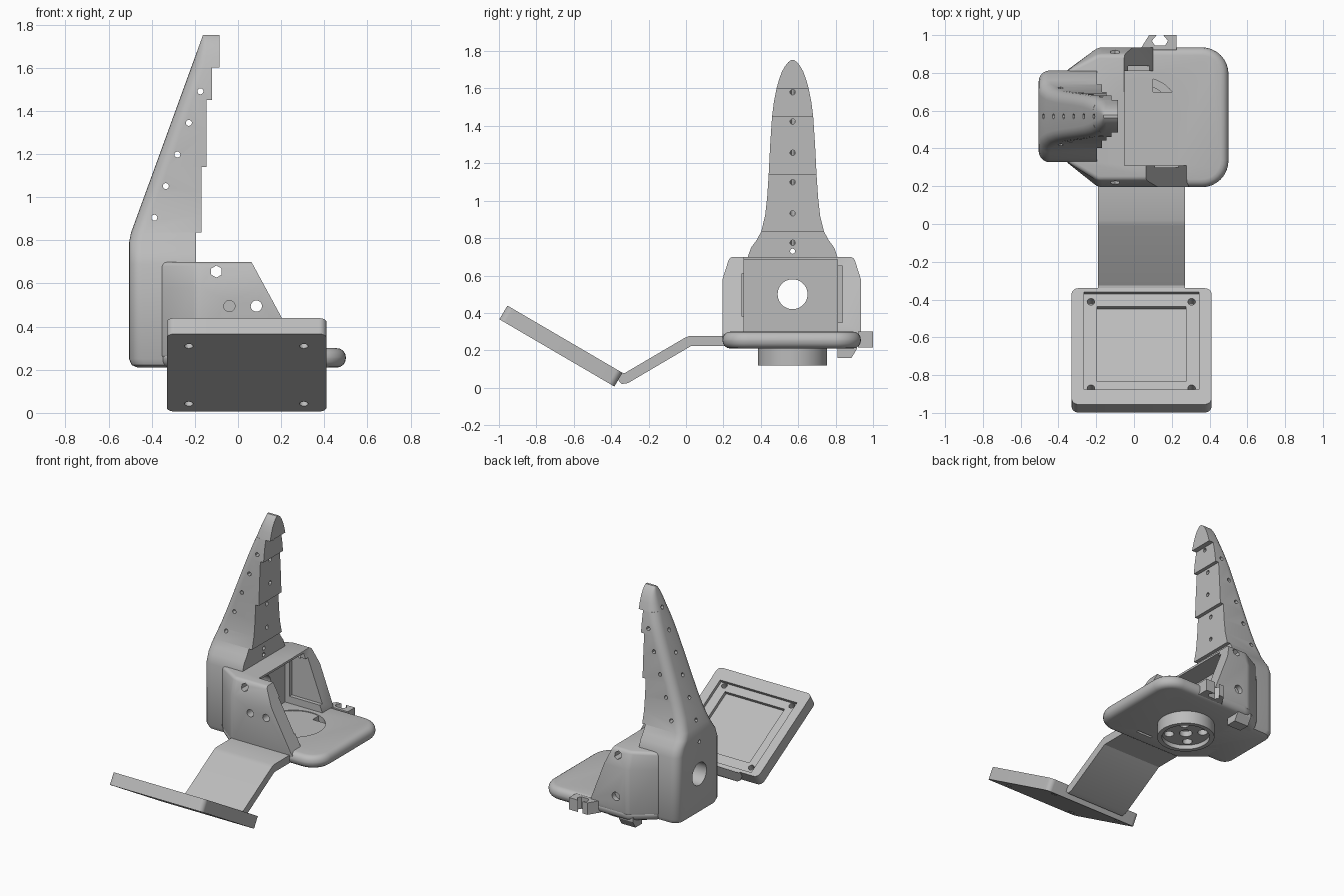
import bpy, bmesh, math
from mathutils import Vector, Matrix

cube = bpy.data.objects.get("Cube")
if cube:
    bpy.data.objects.remove(cube, do_unlink=True)

grey = bpy.data.materials.new("plain grey")
grey.use_nodes = True
tone = (0.5, 0.5, 0.5, 1)
grey.diffuse_color = tone
grey.node_tree.nodes["Principled BSDF"].inputs["Base Color"].default_value = tone
parts = []


def make(name, bm):
    bmesh.ops.recalc_face_normals(bm, faces=bm.faces)
    mesh = bpy.data.meshes.new(name)
    bm.to_mesh(mesh)
    bm.free()
    mesh.materials.append(grey)
    obj = bpy.data.objects.new(name, mesh)
    bpy.context.collection.objects.link(obj)
    return obj


def loft(name, rings):
    """Skin closed rings of equal point count and cap both ends."""
    bm = bmesh.new()
    rows = [[bm.verts.new(p) for p in ring] for ring in rings]
    n = len(rows[0])
    for a, b in zip(rows, rows[1:]):
        for i in range(n):
            j = (i + 1) % n
            bm.faces.new((a[i], a[j], b[j], b[i]))
    bm.faces.new(rows[0])
    bm.faces.new(rows[-1])
    return make(name, bm)


def prism(name, pts, axis, lo, hi):
    place = {"x": lambda a, b, d: (d, a, b),
             "y": lambda a, b, d: (a, d, b),
             "z": lambda a, b, d: (a, b, d)}[axis]
    return loft(name, [[place(a, b, d) for a, b in pts] for d in (lo, hi)])


def box(x0, x1, y0, y1, z0, z1):
    return prism("cutter", [(x0, y0), (x1, y0), (x1, y1), (x0, y1)], "z", z0, z1)


def rod(center, direction, r, length, sides=24, name="cutter"):
    bm = bmesh.new()
    turn = Vector(direction).to_track_quat("Z", "Y").to_matrix().to_4x4()
    bmesh.ops.create_cone(bm, cap_ends=True, segments=sides, radius1=r, radius2=r,
                          depth=length, matrix=Matrix.Translation(center) @ turn)
    return make(name, bm)


def rounded(corners, steps=8):
    """Fillet an outline given as (x, y, radius of rounding)."""
    out = []
    for i, (x, y, r) in enumerate(corners):
        p = Vector((x, y))
        if r == 0:
            out.append(p)
            continue
        a = p + (Vector(corners[i - 1][:2]) - p).normalized() * r
        b = p + (Vector(corners[(i + 1) % len(corners)][:2]) - p).normalized() * r
        for k in range(steps + 1):
            t = k / steps
            u, v, w = (1 - t) ** 2, math.sqrt(2) * t * (1 - t), t * t
            out.append((u * a + v * p + w * b) / (u + v + w))
    return out


def bake(obj):
    bpy.context.view_layer.update()
    ev = obj.evaluated_get(bpy.context.evaluated_depsgraph_get())
    mesh = bpy.data.meshes.new_from_object(ev)
    obj.modifiers.clear()
    obj.data = mesh


def bevel(obj, width, segments=4, angle=30):
    mod = obj.modifiers.new("bevel", "BEVEL")
    mod.width, mod.segments = width, segments
    mod.limit_method, mod.angle_limit = "ANGLE", math.radians(angle)
    bake(obj)


def cut(obj, cutters):
    for c in cutters:
        mod = obj.modifiers.new("cut", "BOOLEAN")
        mod.operation, mod.solver, mod.object = "DIFFERENCE", "EXACT", c
    bake(obj)
    for c in cutters:
        bpy.data.objects.remove(c, do_unlink=True)


MID = 0.57           # y of the symmetry plane of the upper body
HUB = (0.04, MID)    # centre of the round hub
UP, ALONG_X, ALONG_Y = (0, 0, 1), (1, 0, 0), (0, 1, 0)

# Base slab with fully rounded rim and an opening for the hub
base = prism("base_slab", rounded([(-0.19, 0.195, 0), (0.5, 0.195, 0.14), (0.5, 0.935, 0.14),
             (-0.19, 0.935, 0), (-0.36, 0.81, 0), (-0.36, 0.33, 0)]), "z", 0.21, 0.30)
bevel(base, 0.042)
cut(base, [rod((*HUB, 0.36), UP, 0.207, 0.2, 48), rod((*HUB, 0.25), UP, 0.165, 0.4, 48),
           box(0.11, 0.23, 0.30, 0.318, 0.1, 0.4)])
parts.append(base)

# Hub cup under the slab, with five drilled holes
hub = rod((*HUB, 0.185), UP, 0.185, 0.13, 48, "hub_cup")
holes = [rod((*HUB, 0.2), UP, 0.042, 0.4)]
holes += [rod((HUB[0] + sx * 0.077, HUB[1] + sy * 0.077, 0.2), UP, 0.032, 0.4)
          for sx in (-1, 1) for sy in (-1, 1)]
cut(hub, [rod((*HUB, 0.29), UP, 0.165, 0.2, 48), rod((*HUB, 0.1), UP, 0.155, 0.1, 48)] + holes)
parts.append(hub)

# Housing: tapered shell, roof and two sloping side walls
def shell_ring(z, inset):
    a, b = 0.195 + inset, 0.935 - inset
    return [(-0.36, 0.33, z), (-0.19, a, z), (0.3, a, z),
            (0.3, b, z), (-0.19, b, z), (-0.36, 0.81, z)]

housing = loft("housing", [shell_ring(0.25, 0), shell_ring(0.58, 0), shell_ring(0.70, 0.038)])
bevel(housing, 0.02, 3, 25)
cut(housing, [
    box(-0.195, 0.6, 0.31, 0.81, 0.295, 0.685),
    box(-0.05, 0.6, 0.31, 0.81, 0.295, 0.8),
    prism("cutter", [(0.0, 0.815), (0.29, 0.28), (0.6, 0.28), (0.6, 0.815)], "y", 0.1, 0.5),
    prism("cutter", [(-0.09, 0.8), (0.1, 0.3), (0.1, 0.2), (0.6, 0.2), (0.6, 0.8)], "y", 0.7, 1.0),
    box(-0.16, 0.4, 0.80, 0.837, 0.35, 0.65),
    box(-0.16, 0.4, 0.30, 0.32, 0.38, 0.61),
    rod((-0.10, MID, 0.655), ALONG_Y, 0.028, 1, 6),
    rod((-0.04, 0.2, 0.495), ALONG_Y, 0.026, 0.4),
    rod((0.085, 0.2, 0.495), ALONG_Y, 0.026, 0.4),
    rod((-0.10, 0.95, 0.37), ALONG_Y, 0.03, 0.1),
    rod((-0.3, MID, 0.5), ALONG_X, 0.08, 0.8, 40)])
parts.append(housing)

# Tower: stepped front, slanted rounded back, flared sides
def back_x(z):
    return -0.505 + max(0, z - 0.81) * 0.364

def tower_ring(z, half, front, shrink=0.0):
    back = back_x(z) + shrink
    half -= shrink
    r = min(0.06, half * 0.7, (front - back) * 0.6)
    outline = rounded([(front, MID - half, 0), (front, MID + half, 0),
                       (back, MID + half, r), (back, MID - half, r)], 5)
    return [(x, y, z) for x, y in outline]

levels = [(0.25, 0.243, -0.195), (0.69, 0.243, -0.195), (0.75, 0.222, -0.195),
          (0.79, 0.192, -0.195), (0.835, 0.168, -0.195), (0.835, 0.168, -0.17),
          (0.92, 0.147, -0.17), (1.02, 0.136, -0.17), (1.14, 0.128, -0.17),
          (1.14, 0.128, -0.145), (1.30, 0.120, -0.145), (1.45, 0.110, -0.145),
          (1.45, 0.110, -0.12), (1.53, 0.100, -0.12), (1.60, 0.086, -0.12),
          (1.60, 0.086, -0.085), (1.65, 0.072, -0.085), (1.69, 0.057, -0.085),
          (1.72, 0.040, -0.085), (1.74, 0.024, -0.085), (1.752, 0.008, -0.085)]
rings = [tower_ring(0.21, 0.243, -0.195, 0.04), tower_ring(0.222, 0.243, -0.195, 0.012)]
tower = loft("tower", rings + [tower_ring(*level) for level in levels])
drills = [rod((-0.3, MID, 0.5), ALONG_X, 0.08, 0.8, 40),
          rod((-0.35, MID, 0.73), ALONG_X, 0.014, 0.8, 12)]
for i in range(6):
    x = -0.48 + 0.0535 * i
    drills.append(rod((x, MID, 0.81 + (x + 0.505) / 0.364), (-0.94, 0, 0.342), 0.014, 0.8, 12))
for i in range(5):
    drills.append(rod((-0.388 + 0.0535 * i, MID, 0.905 + 0.1463 * i), ALONG_Y, 0.014, 0.8, 12))
cut(tower, drills)
parts.append(tower)

# Cable clip and small foot on the back of the slab
parts.append(prism("cable_clip", [(0.03, 0.92), (0.08, 1.0), (0.12, 1.0), (0.095, 0.97),
             (0.11, 0.945), (0.165, 0.945), (0.18, 0.97), (0.155, 1.0),
             (0.225, 1.0), (0.225, 0.92)], "z", 0.215, 0.30))
parts.append(prism("foot", [(0.81, 0.24), (0.81, 0.16), (0.885, 0.16), (0.915, 0.21),
             (0.915, 0.24)], "x", -0.22, -0.11))

# Bent arm reaching forward to the tray
parts.append(prism("bent_arm", [(0.25, 0.222), (0.025, 0.222), (-0.31, 0.025), (-0.345, 0.02),
             (-0.37, 0.05), (-0.345, 0.08), (-0.325, 0.08), (-0.01, 0.265), (0.02, 0.278),
             (0.25, 0.278)], "x", -0.19, 0.27))

# Tilted tray, modelled flat and then turned into place
LENGTH = 0.712
tray = prism("tray", rounded([(-0.33, -LENGTH, 0.035), (0.41, -LENGTH, 0.035),
             (0.41, 0, 0.035), (-0.33, 0, 0.035)]), "z", -0.085, 0)
screws = [rod((x, y, 0), UP, 0.02, 0.4, 16) for x in (-0.228, 0.305) for y in (-0.07, -0.6)]
cut(tray, [box(-0.265, 0.343, -0.62, -0.022, -0.022, 0.1),
           box(-0.195, 0.275, -0.56, -0.10, -0.045, 0.1)] + screws)
tray.data.transform(Matrix.Translation((0, -0.34, 0.08)) @ Matrix.Rotation(math.radians(-30.3), 4, "X"))
parts.append(tray)

# Smooth the curved areas and keep the edges crisp
bpy.ops.object.select_all(action="DESELECT")
for obj in parts:
    obj.select_set(True)
bpy.context.view_layer.objects.active = parts[0]
bpy.ops.object.shade_smooth_by_angle(angle=math.radians(30))
